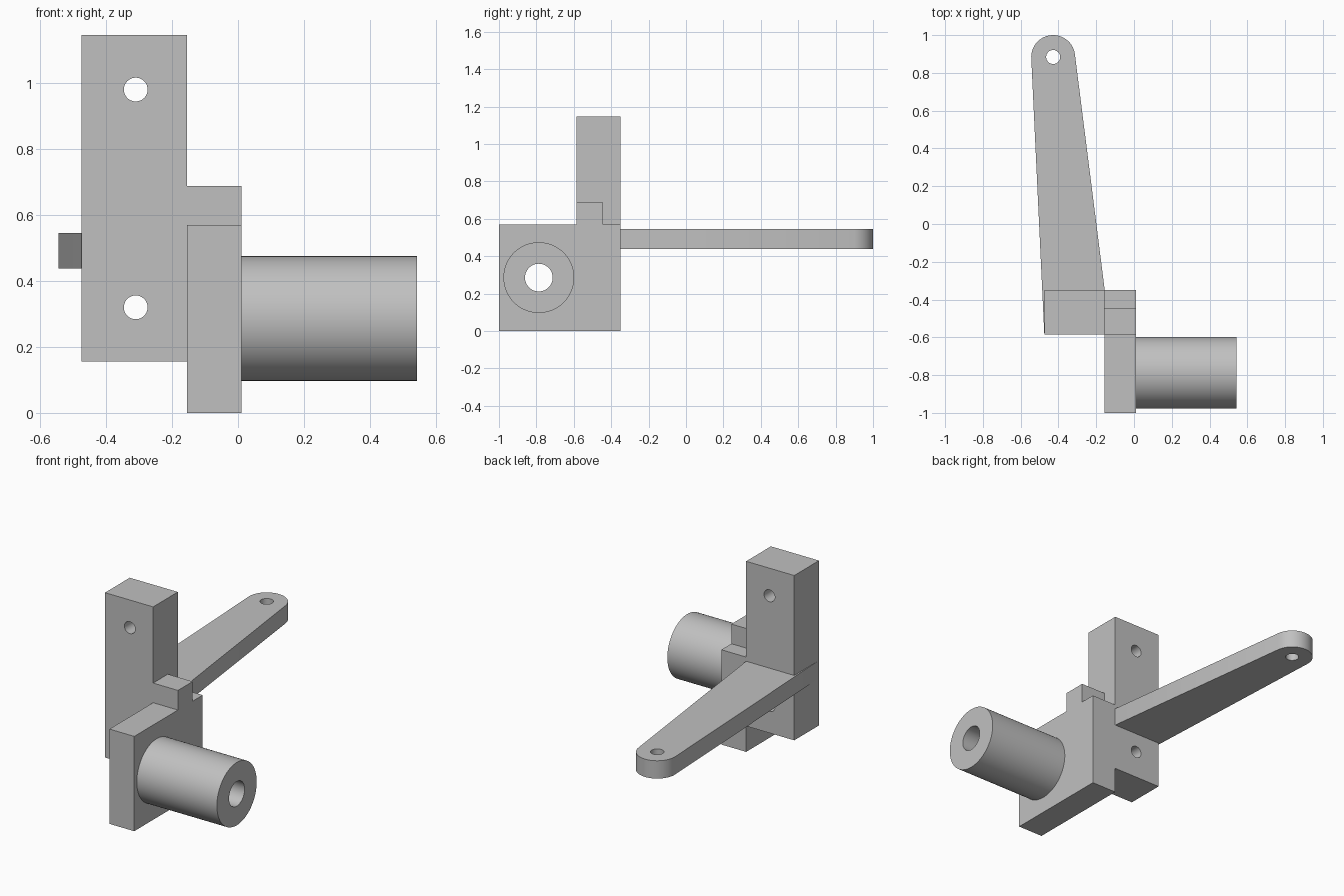
import bpy, bmesh
from math import cos, sin, radians, tau
from mathutils import Vector

cube = bpy.data.objects.get("Cube")
if cube:
    bpy.data.objects.remove(cube, do_unlink=True)

grey = bpy.data.materials.new("plain grey")
grey.use_nodes = True
COLOUR = (0.53, 0.53, 0.53, 1)
grey.diffuse_color = COLOUR
grey.node_tree.nodes["Principled BSDF"].inputs["Base Color"].default_value = COLOUR


def place(axis, u, v, depth):
    """Point at (u, v) in the plane across an axis, at a depth along it."""
    return Vector({"x": (depth, u, v), "y": (u, depth, v), "z": (u, v, depth)}[axis])


def prism(name, profile, axis, lo, hi):
    bm = bmesh.new()
    face = bm.faces.new([bm.verts.new(place(axis, u, v, lo)) for u, v in profile])
    out = bmesh.ops.extrude_face_region(bm, geom=[face])
    moved = [g for g in out["geom"] if isinstance(g, bmesh.types.BMVert)]
    bmesh.ops.translate(bm, verts=moved, vec=place(axis, 0, 0, hi - lo))
    bmesh.ops.recalc_face_normals(bm, faces=bm.faces)
    mesh = bpy.data.meshes.new(name)
    bm.to_mesh(mesh)
    bm.free()
    mesh.materials.append(grey)
    obj = bpy.data.objects.new(name, mesh)
    bpy.context.collection.objects.link(obj)
    return obj


def rect(u0, u1, v0, v1):
    return [(u0, v0), (u1, v0), (u1, v1), (u0, v1)]


def circle(u, v, r, n=64):
    return [(u + r * cos(tau * i / n), v + r * sin(tau * i / n)) for i in range(n)]


def drill(obj, u, v, r, axis):
    """Bore a round hole right through a part."""
    cutter = prism("cutter", circle(u, v, r), axis, -2, 2)
    cutter.hide_render = True
    mod = obj.modifiers.new("hole", "BOOLEAN")
    mod.operation, mod.solver, mod.object = "DIFFERENCE", "EXACT", cutter
    bpy.context.view_layer.objects.active = obj
    bpy.ops.object.modifier_apply(modifier=mod.name)
    bpy.data.objects.remove(cutter, do_unlink=True)


LEFT, SEAM, FACE = -0.475, -0.155, 0.01   # x of the block side, joint and plate face
FRONT, BACK = -0.585, -0.35               # y of the upright block
BORE = (-0.787, 0.286)                    # y, z of the boss centre

# Upright block with two mounting holes
upright = prism("upright_block", rect(LEFT, SEAM, 0.155, 1.146), "y", FRONT, BACK)
for height in (0.32, 0.98):
    drill(upright, -0.31, height, 0.036, "y")

# Side plate with its raised tab
outline = [(-1, 0), (BACK, 0), (BACK, 0.57), (-0.445, 0.57), (-0.445, 0.688),
           (FRONT, 0.688), (FRONT, 0.57), (-1, 0.57)]
plate = prism("side_plate", outline, "x", SEAM, FACE)
drill(plate, *BORE, 0.074, "x")

# Hollow boss
boss = prism("boss", circle(*BORE, 0.189, 96), "x", FACE, 0.543)
drill(boss, *BORE, 0.074, "x")

# Tapered arm with a round, drilled tip
TIP, RADIUS = (-0.428, 0.884), 0.116
arc = [(TIP[0] + RADIUS * cos(radians(a)), TIP[1] + RADIUS * sin(radians(a)))
       for a in range(7, 184, 4)]
arm = prism("lever_arm", [(LEFT, -0.58), (-0.2, -0.5), (SEAM, BACK)] + arc,
            "z", 0.438, 0.545)
drill(arm, *TIP, 0.037, "z")

# Smooth the round surfaces, keep the edges sharp
bpy.ops.object.select_all(action="DESELECT")
for part in (upright, plate, boss, arm):
    part.select_set(True)
bpy.context.view_layer.objects.active = arm
bpy.ops.object.shade_smooth_by_angle(angle=radians(30))
